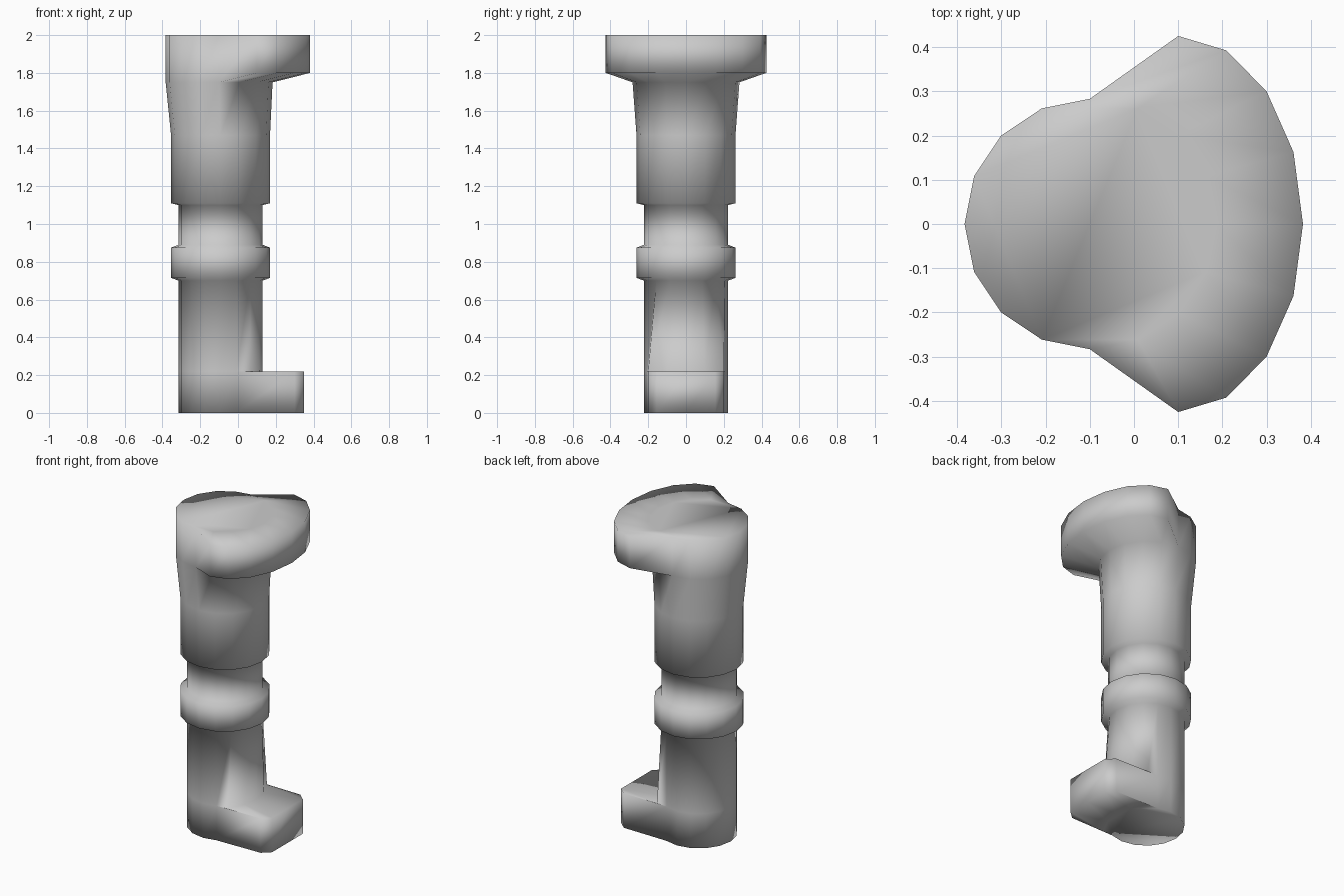
import bpy, bmesh
from math import cos, sin, radians

if "Cube" in bpy.data.objects:
    bpy.data.objects.remove(bpy.data.objects["Cube"])

# 16-sided section with the +90 / -90 columns doubled so the front half can step outward
BACK = [90 + 22.5 * i for i in range(9)]
FRONT = [-90 + 22.5 * i for i in range(9)]
CX = -0.0925


def ring(z, r, cx=CX):
    return [(cx + r * cos(radians(a)), r * sin(radians(a)), z) for a in BACK + FRONT]


def knee_ring(z, front_z):
    # rear half stays on the thigh, front half is pushed out and widened
    back = [(-0.1 + 0.283 * cos(radians(a)), 0.283 * sin(radians(a)), z) for a in BACK]
    front = [(0.1 + 0.282 * cos(radians(a)), 0.425 * sin(radians(a)), front_z) for a in FRONT]
    return back + front


def foot_ring(z, toe):
    # replaces the five front columns by the squared ankle or the toe outline
    pts = ring(z, 0.2225)
    pts[9 + 2:9 + 7] = [(x, y, z) for x, y in toe]
    return pts


ankle = [(0.065, -0.2), (0.113, -0.1), (0.13, 0), (0.113, 0.1), (0.065, 0.2)]
toe = [(0.30, -0.2), (0.35, -0.155), (0.35, 0), (0.35, 0.155), (0.30, 0.2)]

rings = [
    # foot
    foot_ring(0, ankle), foot_ring(0, toe), foot_ring(0.22, toe), foot_ring(0.22, ankle),
    # shin and band
    ring(0.70, 0.2225), ring(0.715, 0.262), ring(0.875, 0.262), ring(0.89, 0.2225),
    # thigh with cuff
    ring(1.10, 0.2225), ring(1.11, 0.262), ring(1.47, 0.262), ring(1.75, 0.283, -0.1),
    # flared top
    knee_ring(1.75, 1.80), knee_ring(2.0, 2.0), ring(2.0, 0.283, -0.1),
]

# loft the rings, cap both ends, merge coincident columns
bm = bmesh.new()
loops = [[bm.verts.new(p) for p in r] for r in rings]
n = len(loops[0])
for a, b in zip(loops, loops[1:]):
    for i in range(n):
        j = (i + 1) % n
        bm.faces.new((a[i], a[j], b[j], b[i]))
bm.faces.new(loops[0][::-1])
bm.faces.new(loops[-1])
bmesh.ops.remove_doubles(bm, verts=bm.verts, dist=0.0005)
bmesh.ops.recalc_face_normals(bm, faces=bm.faces)
for f in bm.faces:
    f.smooth = True

mesh = bpy.data.meshes.new("leg")
bm.to_mesh(mesh)
bm.free()
leg = bpy.data.objects.new("leg", mesh)
bpy.context.collection.objects.link(leg)
